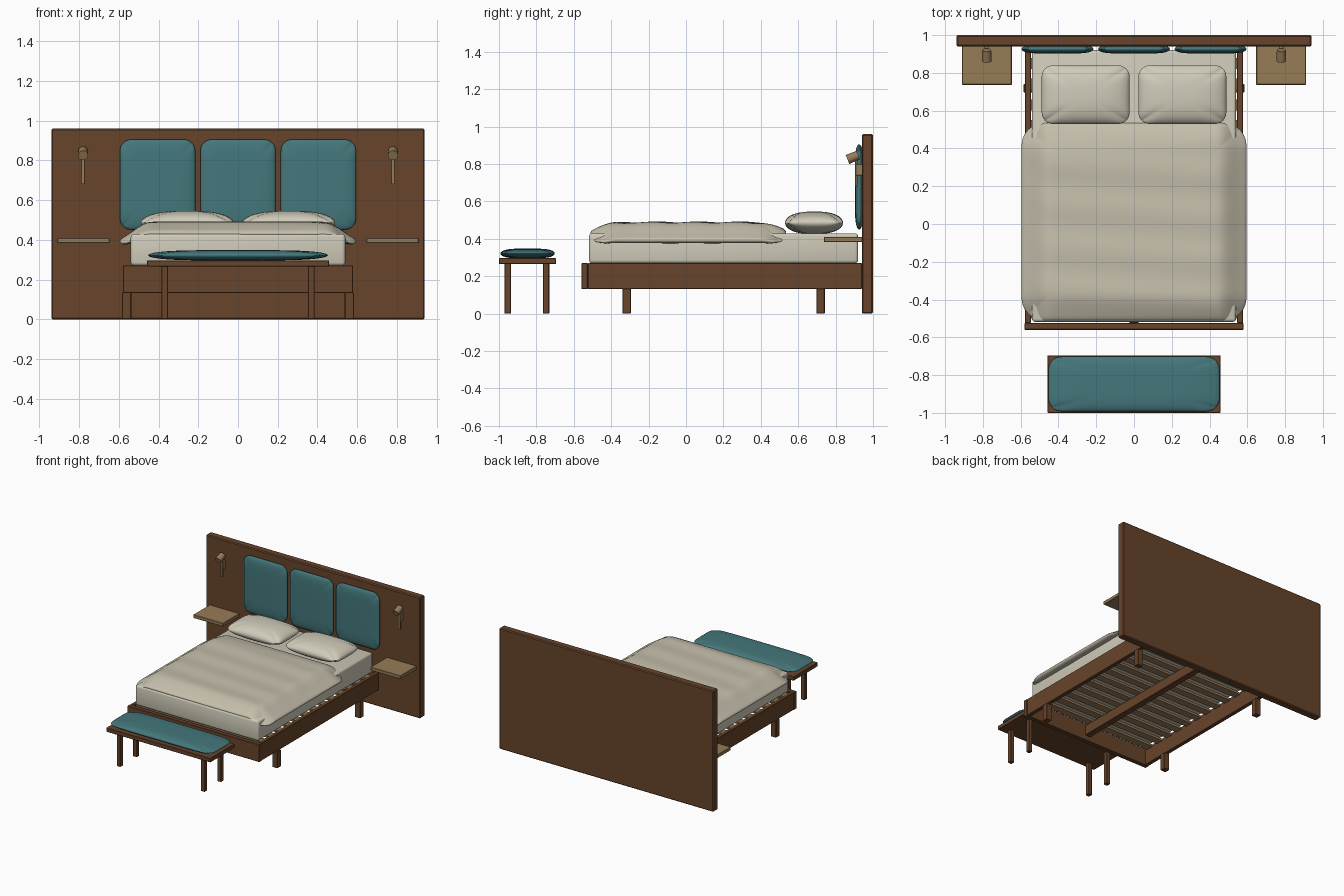
import bpy, bmesh, math
from mathutils import Vector, Matrix

if "Cube" in bpy.data.objects:
    bpy.data.objects.remove(bpy.data.objects["Cube"])


def mat(name, rgb):
    m = bpy.data.materials.new(name)
    m.diffuse_color = (*rgb, 1)
    m.use_nodes = True
    m.node_tree.nodes["Principled BSDF"].inputs["Base Color"].default_value = m.diffuse_color
    return m


WOOD = mat("walnut_wood", (0.135, 0.058, 0.024))
TAN = mat("light_oak", (0.31, 0.20, 0.095))
TEAL = mat("teal_fabric", (0.058, 0.185, 0.20))
LINEN = mat("duvet_linen", (0.56, 0.52, 0.41))
CREAM = mat("cream_fabric", (0.63, 0.60, 0.49))


def finish(name, bm, m, smooth=False):
    bmesh.ops.recalc_face_normals(bm, faces=bm.faces)
    me = bpy.data.meshes.new(name)
    bm.to_mesh(me)
    bm.free()
    me.materials.append(m)
    ob = bpy.data.objects.new(name, me)
    bpy.context.collection.objects.link(ob)
    if smooth:
        bpy.context.view_layer.objects.active = ob
        ob.select_set(True)
        bpy.ops.object.shade_smooth_by_angle(angle=math.radians(40))
        ob.select_set(False)
    return ob


def box(name, x, y, z, m, bevel=0.003, seg=1):
    bm = bmesh.new()
    bmesh.ops.create_cube(bm, size=1)
    for v in bm.verts:
        v.co = [(a + b) / 2 + c * (b - a) for (a, b), c in zip((x, y, z), v.co)]
    if bevel:
        bmesh.ops.bevel(bm, geom=bm.edges[:], offset=bevel, segments=seg,
                        profile=0.5, affect='EDGES')
    return finish(name, bm, m, seg > 1)


def puff(name, w, d, h, radius, m, place, n=32, power=4, soft=0.5):
    """Stuffed rounded rectangle; place() maps local points into the scene."""
    bm = bmesh.new()
    sheets = []
    for side in (1, -1):
        g = {}
        for i in range(n + 1):
            for j in range(n + 1):
                rim = i in (0, n) or j in (0, n)
                if rim and side < 0:
                    g[i, j] = sheets[0][i, j]
                    continue
                u = math.sin(math.pi * (i / n - 0.5))
                v = math.sin(math.pi * (j / n - 0.5))
                r = max(abs(u), abs(v), 1e-6)
                b = Vector((u / r * w / 2, v / r * d / 2, 0))
                q = Vector((max(-w / 2 + radius, min(w / 2 - radius, b.x)),
                            max(-d / 2 + radius, min(d / 2 - radius, b.y)), 0))
                if (b - q).length > 1e-6:
                    b = q + (b - q).normalized() * radius
                p = b * r
                t = max(0, (1 - abs(u) ** power) * (1 - abs(v) ** power))
                p.z = 0 if rim else side * h / 2 * t ** soft
                g[i, j] = bm.verts.new(place(p))
        sheets.append(g)
        for i in range(n):
            for j in range(n):
                bm.faces.new([g[i, j], g[i + 1, j], g[i + 1, j + 1], g[i, j + 1]])
    return finish(name, bm, m, True)


# headboard with three upholstered panels
box("headboard", (-0.94, 0.94), (0.94, 1.0), (0, 0.96), WOOD, 0.007)
for k, cx in enumerate((-0.405, 0, 0.405)):
    puff(f"headboard_panel_{k + 1}", 0.38, 0.455, 0.046, 0.06, TEAL,
         lambda p, cx=cx: (cx + p.x, 0.926 - p.z, 0.678 + p.y), power=6)

# bed frame
box("foot_rail", (-0.58, 0.58), (-0.56, -0.525), (0.132, 0.27), WOOD)
box("centre_beam", (-0.025, 0.025), (-0.525, 0.94), (0.17, 0.25), WOOD)
for s, side in ((-1, "left"), (1, "right")):
    def sx(a, b):
        return tuple(sorted((s * a, s * b)))
    box(f"side_rail_{side}", sx(0.546, 0.577), (-0.525, 0.94), (0.132, 0.27), WOOD)
    for y, end in ((-0.34, "front"), (0.697, "back")):
        box(f"bed_leg_{end}_{side}", sx(0.537, 0.584), (y, y + 0.045), (0, 0.135), WOOD)

    # floating bedside shelf
    box(f"bedside_shelf_{side}", sx(0.647, 0.91), (0.737, 0.945), (0.383, 0.41), TAN)

    # reading lamp: wall block, stem, tilted shade
    box(f"lamp_mount_{side}", sx(0.769, 0.791), (0.906, 0.942), (0.74, 0.80), TAN, 0.002)
    box(f"lamp_stem_{side}", sx(0.771, 0.789), (0.904, 0.916), (0.68, 0.84), TAN, 0.002)
    bm = bmesh.new()
    bmesh.ops.create_cone(bm, cap_ends=True, segments=20, radius1=0.026,
                          radius2=0.024, depth=0.062,
                          matrix=Matrix.Translation((s * 0.78, 0.892, 0.836)) @
                          Matrix.Rotation(math.radians(-68), 4, 'X'))
    finish(f"lamp_shade_{side}", bm, TAN, True)

    # bench legs
    for y, end in ((-0.97, "front"), (-0.765, "back")):
        box(f"bench_leg_{end}_{side}", sx(0.353, 0.386), (y, y + 0.034), (0, 0.268), WOOD)

    # pillow
    puff(f"pillow_{side}", 0.465, 0.31, 0.12, 0.06, CREAM,
         lambda p, s=s: (s * 0.256 + p.x, 0.685 + p.y, 0.486 + p.z), power=2.6)

# slats
for k in range(13):
    y = -0.47 + k * 0.11
    box(f"slat_{k + 1}", (-0.547, 0.547), (y - 0.03, y + 0.03), (0.25, 0.266), TAN, 0)

# mattress
box("mattress", (-0.54, 0.54), (-0.518, 0.92), (0.27, 0.43), CREAM, 0.016, 3)


# duvet draped over the mattress sides
def drape(p):
    def fall(a, start, span):
        t = max(0, min(1, (abs(a) - start) / span))
        return t * t * (3 - 2 * t)
    z = 0.452 + p.z - 0.058 * fall(p.x, 0.44, 0.15) - 0.018 * fall(p.y, 0.38, 0.14)
    z += 0.003 * math.sin(p.y * 28 + p.x * 2) * (1 - fall(p.x, 0.4, 0.19))
    return (p.x, 0.012 + p.y, z)


puff("duvet", 1.19, 1.045, 0.075, 0.12, LINEN, drape, n=56, power=8)

# bench with cushion
box("bench_top", (-0.458, 0.458), (-1.0, -0.695), (0.265, 0.297), WOOD)
puff("bench_cushion", 0.905, 0.29, 0.052, 0.07, TEAL,
     lambda p: (p.x, -0.847 + p.y, 0.322 + p.z), power=4)
